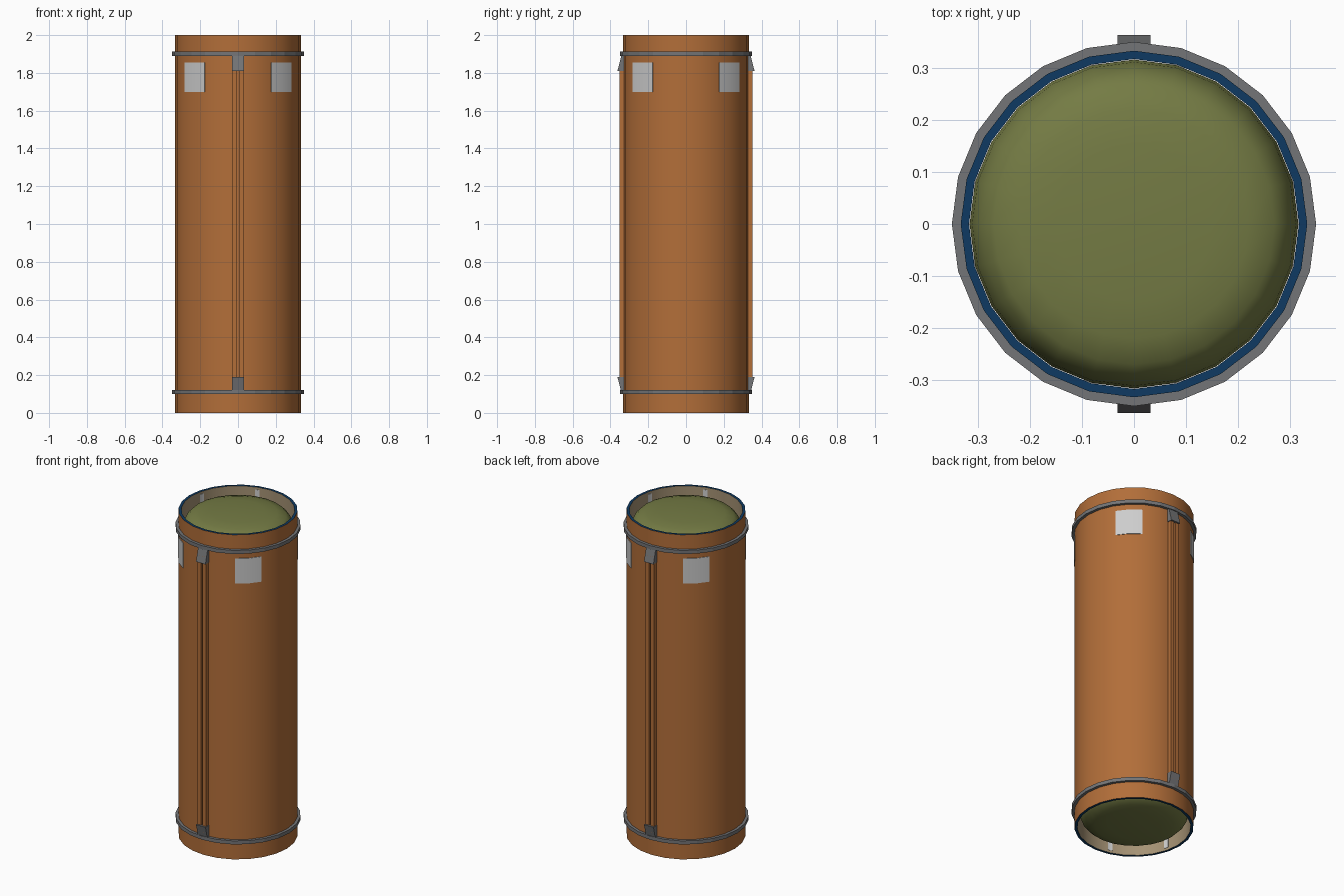
import bpy, bmesh, math

if "Cube" in bpy.data.objects:
    bpy.data.objects.remove(bpy.data.objects["Cube"])

SEG = 24


def mat(name, r, g, b):
    lin = [((c / 255 + 0.055) / 1.055) ** 2.4 if c > 10 else c / 255 / 12.92 for c in (r, g, b)]
    m = bpy.data.materials.new(name)
    m.diffuse_color = (*lin, 1)
    m.use_nodes = True
    m.node_tree.nodes["Principled BSDF"].inputs["Base Color"].default_value = m.diffuse_color
    return m


ORANGE = mat("burnt orange", 178, 110, 57)
BLUE = mat("dark blue", 14, 58, 98)
BEIGE = mat("inner beige", 165, 146, 116)
OLIVE = mat("olive fabric", 116, 123, 68)
GREY = mat("clamp grey", 116, 117, 119)
LABEL = mat("label light grey", 205, 205, 205)


def finish(name, bm, mats, smooth=None):
    bmesh.ops.recalc_face_normals(bm, faces=bm.faces)
    me = bpy.data.meshes.new(name)
    bm.to_mesh(me)
    bm.free()
    ob = bpy.data.objects.new(name, me)
    bpy.context.collection.objects.link(ob)
    for m in mats:
        me.materials.append(m)
    if smooth:
        bpy.ops.object.select_all(action='DESELECT')
        ob.select_set(True)
        bpy.context.view_layer.objects.active = ob
        bpy.ops.object.shade_smooth_by_angle(angle=math.radians(smooth))
    return ob


def lathe(name, prof, mats, closed=True, smooth=40, slots=None):
    """Spin a (radius, z) profile; slots gives a material per profile edge."""
    bm = bmesh.new()
    rings = []
    for r, z in prof:
        if r == 0:
            rings.append([bm.verts.new((0, 0, z))] * SEG)
        else:
            rings.append([bm.verts.new((r * math.cos(i * math.tau / SEG), r * math.sin(i * math.tau / SEG), z))
                          for i in range(SEG)])
    for k in range(len(prof) if closed else len(prof) - 1):
        a, b = rings[k], rings[(k + 1) % len(prof)]
        for i in range(SEG):
            j = (i + 1) % SEG
            f = bm.faces.new(list(dict.fromkeys((a[i], a[j], b[j], b[i]))))
            f.material_index = slots[k] if slots else 0
    return finish(name, bm, mats, smooth)


def wall_plate(name, angle, width, z0, z1, radius, thick, m):
    """Thin plate wrapped on the faceted wall, bent at its middle; angles in degrees from the front."""
    bm = bmesh.new()
    cols = []
    step = math.tau / SEG
    for a in (angle - width / 2, angle, angle + width / 2):
        t = math.radians(a)
        # distance to the 24-sided wall in this direction
        d = radius * math.cos(step / 2) / math.cos((t % step) - step / 2)
        cols.append([bm.verts.new((r * math.sin(t), -r * math.cos(t), z))
                     for r, z in ((d - thick, z0), (d + thick, z0), (d + thick, z1), (d - thick, z1))])
    for a, b in zip(cols, cols[1:]):
        for i in range(4):
            bm.faces.new((a[i], a[(i + 1) % 4], b[(i + 1) % 4], b[i]))
    bm.faces.new(cols[0])
    bm.faces.new(cols[-1])
    return finish(name, bm, [m], 40)


def side_prism(name, x0, x1, yz, s, m):
    """Extrude a side profile of (outward, z) across x, on the front (s=-1) or back (s=1)."""
    bm = bmesh.new()
    l, r = [[bm.verts.new((x, s * y, z)) for y, z in yz] for x in (x0, x1)]
    n = len(yz)
    for i in range(n):
        bm.faces.new((l[i], l[(i + 1) % n], r[(i + 1) % n], r[i]))
    bm.faces.new(l)
    bm.faces.new(r)
    return finish(name, bm, [m])


# tube with blue end rims and beige lining
lathe("tube_body", [(0.333, 0), (0.333, 2), (0.317, 2), (0.317, 0)],
      [ORANGE, BLUE, BEIGE], slots=[0, 1, 2, 1])

# domed fabric plugs in both ends
dome = [(0, 0.006), (0.15, 0.010), (0.22, 0.018), (0.27, 0.034), (0.295, 0.06), (0.311, 0.105), (0.316, 0.15)]
lathe("top_plug", [(r, 2 - d) for r, d in dome], [OLIVE], closed=False, smooth=80)
lathe("bottom_plug", dome, [OLIVE], closed=False, smooth=80)

# clamp rings
for name, z in (("lower_ring", 0.1), ("upper_ring", 1.89)):
    lathe(name, [(0.328, z), (0.35, z), (0.35, z + 0.022), (0.328, z + 0.022)], [GREY], smooth=10)

# seam rails with wedge caps, front and back
for side, s in (("front", -1), ("back", 1)):
    for tag, x0, x1 in (("left", -0.028, -0.005), ("right", 0.005, 0.028)):
        side_prism(f"{side}_{tag}_rail", x0, x1, [(0.32, 0.15), (0.353, 0.15), (0.353, 1.85), (0.32, 1.85)], s, ORANGE)
    for tag, f in (("upper", lambda z: z), ("lower", lambda z: 2 - z)):
        side_prism(f"{side}_{tag}_cap", -0.032, 0.032,
                   [(0.32, f(1.81)), (0.363, f(1.81)), (0.342, f(1.893)), (0.32, f(1.893))], s, GREY)

# four labels near the top
for k in range(4):
    wall_plate(f"label_{k + 1}", 45 + 90 * k, 26, 1.70, 1.855, 0.333, 0.003, LABEL)

# small marks on the lining at each end
for k, a in enumerate((15, 75, 195, 255)):
    wall_plate(f"top_lining_mark_{k + 1}", a, 5, 1.93, 1.985, 0.317, 0.002, LABEL)
    wall_plate(f"bottom_lining_mark_{k + 1}", -a, 5, 0.015, 0.07, 0.317, 0.002, LABEL)
